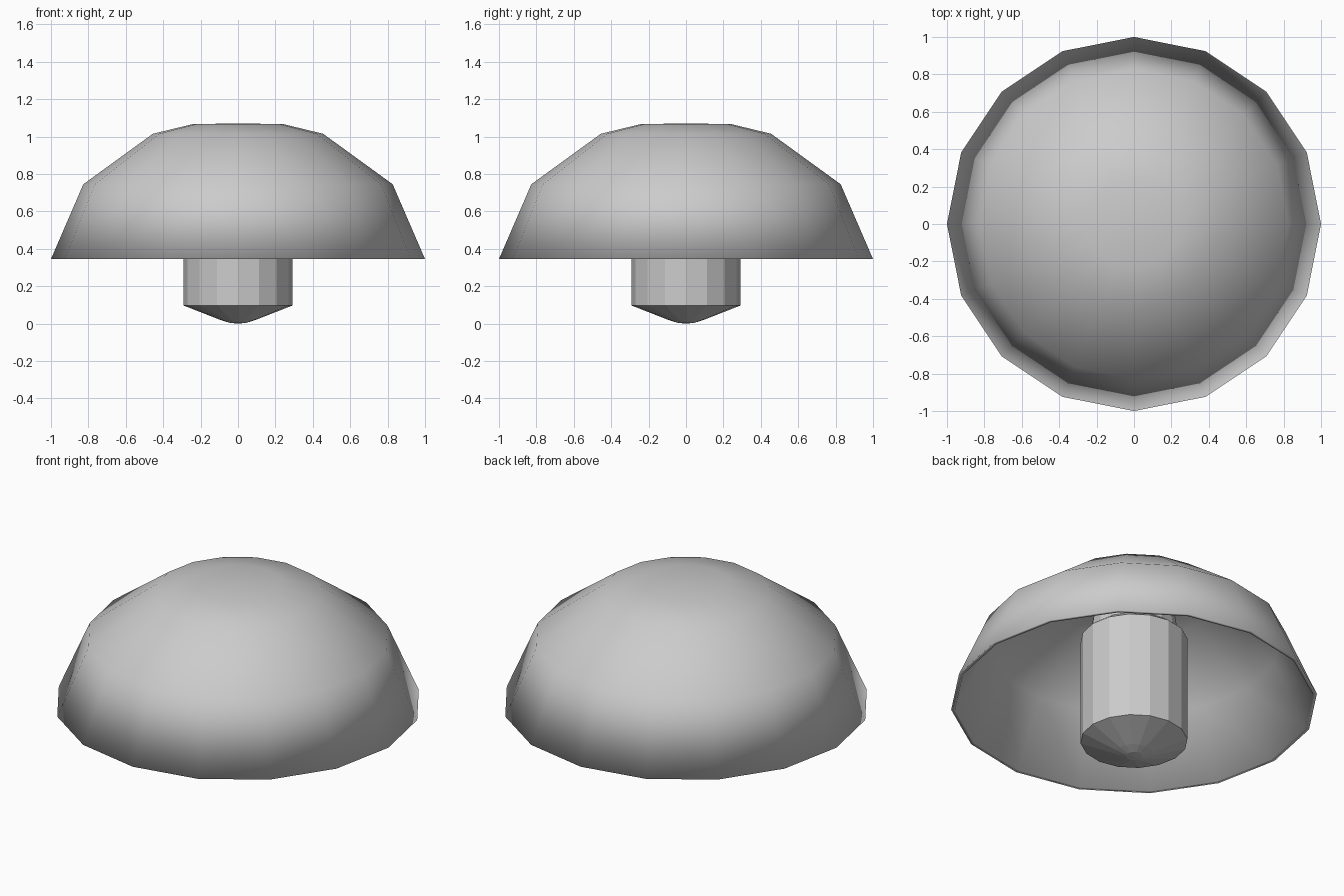
import bpy, bmesh
from math import cos, sin, pi

if "Cube" in bpy.data.objects:
    bpy.data.objects.remove(bpy.data.objects["Cube"])

SIDES = 16


def lathe(name, profile, smooth):
    """Spin a radius/height profile around z; radius 0 makes a pole."""
    bm = bmesh.new()
    rings = []
    for r, z in profile:
        if r == 0:
            rings.append([bm.verts.new((0, 0, z))] * SIDES)
        else:
            rings.append([bm.verts.new((r * cos(2 * pi * i / SIDES),
                                        r * sin(2 * pi * i / SIDES), z))
                          for i in range(SIDES)])
    for a, b in zip(rings, rings[1:]):
        for i in range(SIDES):
            j = (i + 1) % SIDES
            corners = list(dict.fromkeys((a[i], a[j], b[j], b[i])))
            bm.faces.new(corners)
    bmesh.ops.recalc_face_normals(bm, faces=bm.faces)
    for f in bm.faces:
        f.smooth = smooth
    mesh = bpy.data.meshes.new(name)
    bm.to_mesh(mesh)
    bm.free()
    ob = bpy.data.objects.new(name, mesh)
    bpy.context.collection.objects.link(ob)
    return ob


# Hollow dome: outer shell, thin rim, inner shell
lathe("cap", [(0, 1.07), (0.24, 1.067), (0.455, 1.015), (0.827, 0.745),
              (1.0, 0.345), (0.978, 0.345), (0.80, 0.725), (0.435, 0.985),
              (0.23, 1.035), (0, 1.04)], True)

# Faceted stem with a blunt pointed foot and a narrowed neck inside the cap
lathe("stem", [(0, 0.0), (0.045, 0.004), (0.10, 0.022), (0.292, 0.097),
               (0.292, 0.73), (0.24, 0.77), (0.20, 1.04), (0, 1.04)], False)
